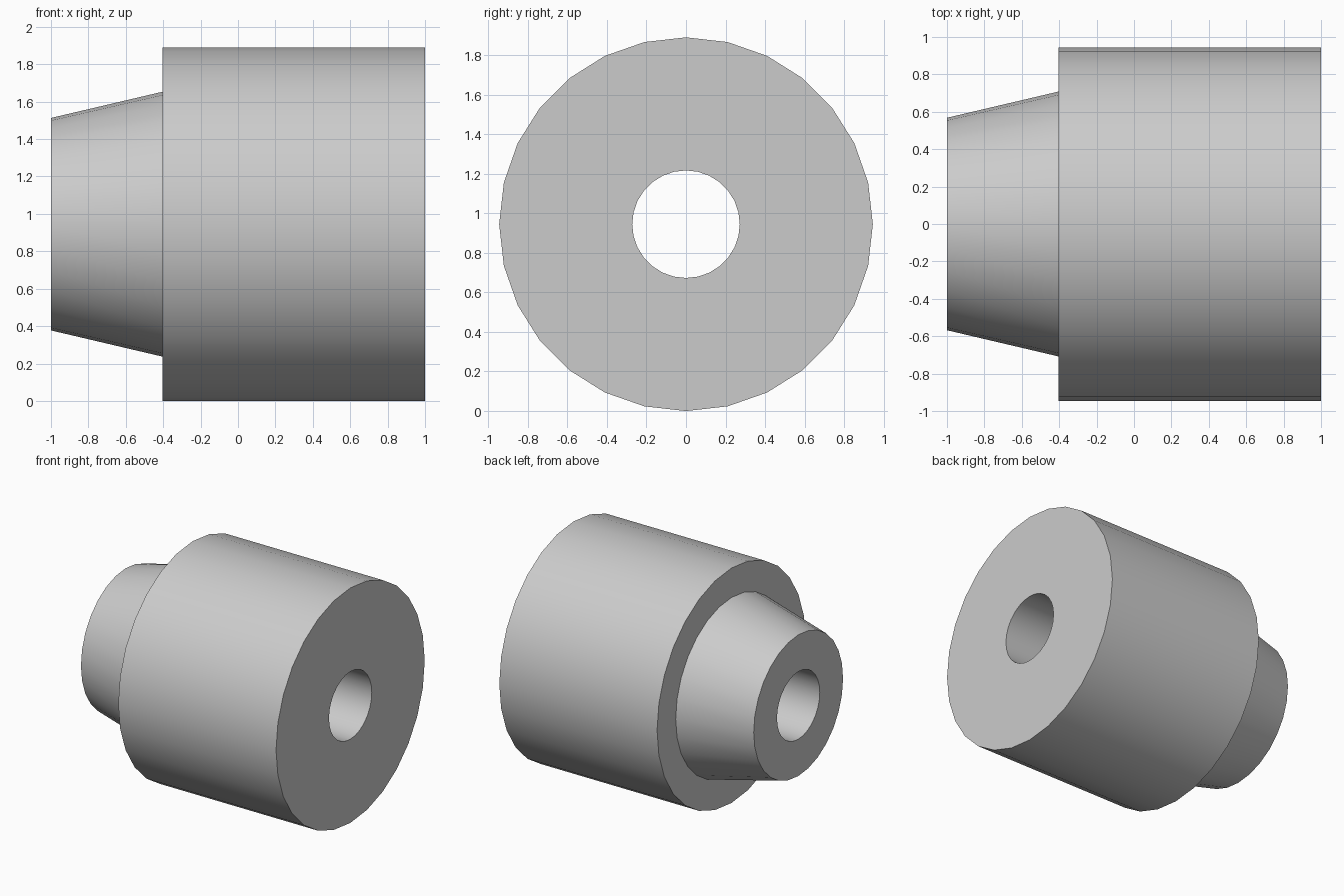
import bpy, bmesh
from math import sin, cos, pi, radians

if "Cube" in bpy.data.objects:
    bpy.data.objects.remove(bpy.data.objects["Cube"])

SIDES = 28
R = 0.945          # outer radius, also the height of the axis
BORE = 0.272

# Half section (x, radius): tapered nose, shoulder, drum, through bore
profile = [(-1, BORE), (-1, 0.568), (-0.404, 0.708),
           (-0.404, R), (1, R), (1, BORE)]

# Revolve the closed section around the x axis
bm = bmesh.new()
rings = []
for x, r in profile:
    rings.append([bm.verts.new((x, r * cos(2 * pi * i / SIDES),
                                R + r * sin(2 * pi * i / SIDES)))
                  for i in range(SIDES)])
for k, a in enumerate(rings):
    b = rings[(k + 1) % len(rings)]
    for i in range(SIDES):
        j = (i + 1) % SIDES
        bm.faces.new((a[i], a[j], b[j], b[i]))
bmesh.ops.recalc_face_normals(bm, faces=bm.faces[:])

mesh = bpy.data.meshes.new("stepped_bushing")
bm.to_mesh(mesh)
bm.free()
bushing = bpy.data.objects.new("stepped_bushing", mesh)
bpy.context.collection.objects.link(bushing)

# Smooth round walls, crisp rims
bpy.context.view_layer.objects.active = bushing
bushing.select_set(True)
bpy.ops.object.shade_smooth_by_angle(angle=radians(30))
